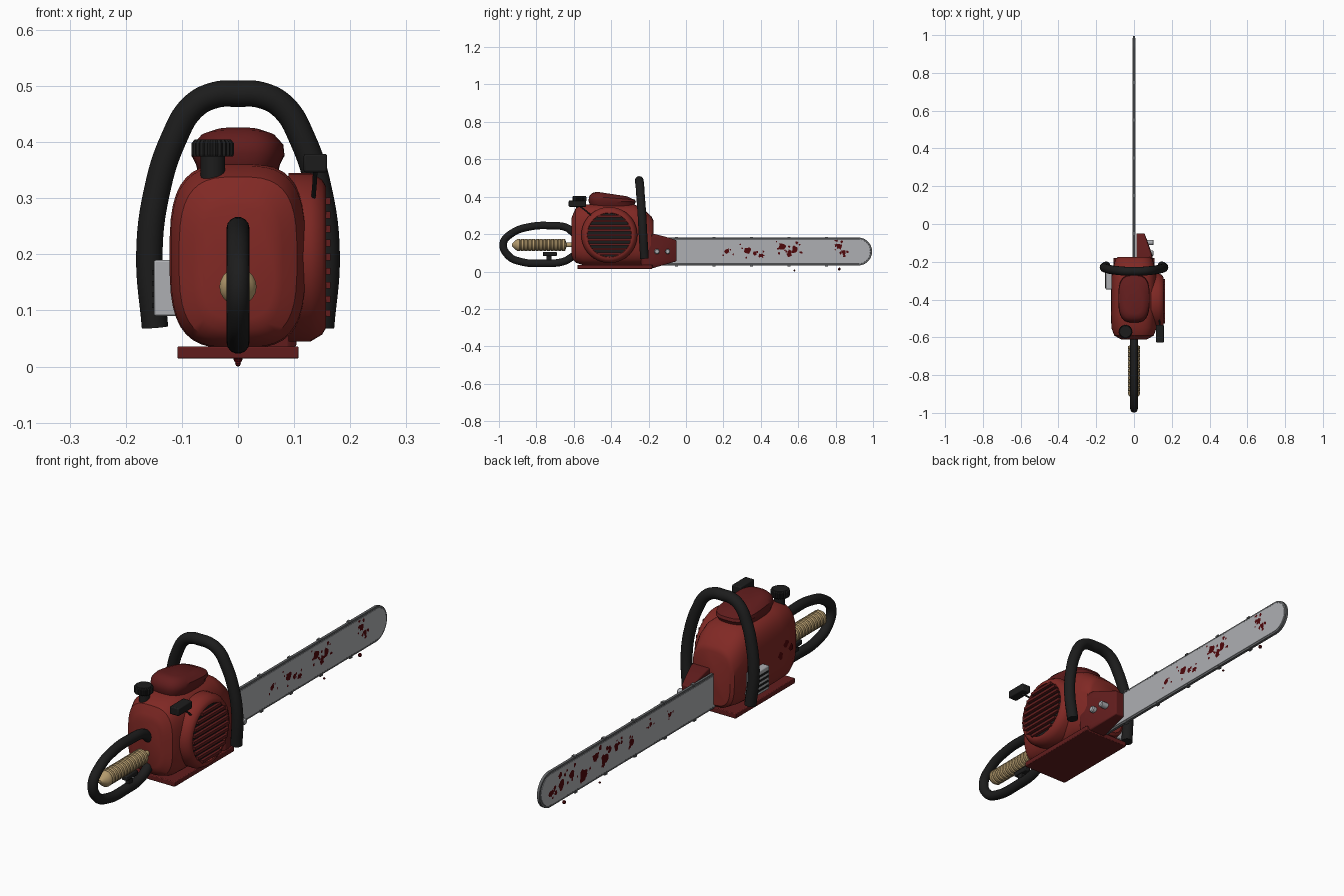
import bpy, bmesh, math, random
from mathutils import Matrix, Vector

if "Cube" in bpy.data.objects:
    bpy.data.objects.remove(bpy.data.objects["Cube"])
random.seed(4)
C, S, TAU = math.cos, math.sin, math.tau

def mat(name, r, g, b):
    m = bpy.data.materials.new(name)
    m.diffuse_color = (r, g, b, 1)
    m.use_nodes = True
    m.node_tree.nodes["Principled BSDF"].inputs["Base Color"].default_value = m.diffuse_color
    return m

RED = mat("red", .22, .022, .018)
DARK_RED = mat("dark_red", .12, .012, .012)
BLACK = mat("black", .012, .012, .012)
WOOD = mat("wood", .45, .32, .15)
STEEL = mat("steel", .42, .43, .45)
CHAIN = mat("chain", .12, .125, .13)
BLOOD = mat("blood", .08, .002, .003)

def finish(name, bm, m, bevel=0, angle=35):
    bmesh.ops.recalc_face_normals(bm, faces=bm.faces)
    me = bpy.data.meshes.new(name)
    bm.to_mesh(me)
    bm.free()
    ob = bpy.data.objects.new(name, me)
    bpy.context.collection.objects.link(ob)
    me.materials.append(m)
    bpy.ops.object.select_all(action='DESELECT')
    ob.select_set(True)
    bpy.context.view_layer.objects.active = ob
    bpy.ops.object.shade_smooth_by_angle(angle=math.radians(angle))
    if bevel:
        b = ob.modifiers.new("bevel", 'BEVEL')
        b.width, b.segments = bevel, 2
    return ob

def loft(name, rings, m, bevel=0, angle=35):
    bm = bmesh.new()
    vs = [[bm.verts.new(p) for p in r] for r in rings]
    n = len(vs[0])
    for a, b in zip(vs, vs[1:]):
        for i in range(n):
            bm.faces.new((a[i], a[(i + 1) % n], b[(i + 1) % n], b[i]))
    bm.faces.new(vs[0])
    bm.faces.new(vs[-1])
    return finish(name, bm, m, bevel, angle)

def box(name, x, y, z, m, bevel=0):
    bm = bmesh.new()
    bmesh.ops.create_cube(bm, size=1)
    for v in bm.verts:
        v.co = [(r[0] + r[1]) / 2 + c * (r[1] - r[0]) for r, c in zip((x, y, z), v.co)]
    return finish(name, bm, m, bevel)

def lathe(name, axis, centre, profile, m, n=32):
    """Profile of (position along axis, radius); centre gives the other two axes."""
    rings = []
    for h, r in profile:
        ring = []
        for i in range(n):
            p = [centre[0] + r * C(TAU * i / n), centre[1] + r * S(TAU * i / n)]
            p.insert(axis, h)
            ring.append(p)
        rings.append(ring)
    return loft(name, rings, m)

def tube(name, pts, r, m, cyclic=False):
    cu = bpy.data.curves.new(name, 'CURVE')
    cu.dimensions = '3D'
    cu.bevel_depth, cu.bevel_resolution, cu.resolution_u = r, 5, 8
    cu.use_fill_caps = True
    sp = cu.splines.new('BEZIER')
    sp.bezier_points.add(len(pts) - 1)
    for b, p in zip(sp.bezier_points, pts):
        b.co = p
        b.handle_left_type = b.handle_right_type = 'AUTO'
    sp.use_cyclic_u = cyclic
    cu.materials.append(m)
    ob = bpy.data.objects.new(name, cu)
    bpy.context.collection.objects.link(ob)
    return ob

def oval(hx, hy, e, n=40):
    f = lambda t, h: math.copysign(abs(t) ** (2 / e), t) * h
    return [(f(C(TAU * (i + .5) / n), hx), f(S(TAU * (i + .5) / n), hy)) for i in range(n)]

# Engine housing, lofted from back to front
sections = [(-.612, .065, .085, .285), (-.605, .08, .065, .305), (-.59, .105, .047, .338),
            (-.55, .12, .034, .358), (-.48, .122, .032, .362), (-.28, .12, .032, .36),
            (-.235, .113, .034, .34), (-.185, .098, .04, .295), (-.175, .085, .05, .275)]
loft("engine_housing", [[(a, y, (z0 + z1) / 2 + b) for a, b in oval(hx, (z1 - z0) / 2, 3.2)]
                        for y, hx, z0, z1 in sections], RED)
box("base_plate", (-.108, .108), (-.58, -.18), (.014, .036), DARK_RED, .003)

# Filter cover on top, sloping down to the front
loft("top_cover", [[(a, -.395 + b, z - k * (b + .06)) for a, b in oval(hx, hy, 3)]
     for z, hx, hy, k in ((.34, .07, .115, 0), (.36, .075, .12, 0), (.378, .083, .127, .03),
                          (.398, .081, .122, .08), (.414, .068, .105, .15),
                          (.423, .045, .08, .15))], DARK_RED)

# Starter cover with slatted grille
SY, SZ = -.41, .195
lathe("starter_cover", 0, (SY, SZ), [(.09, .15), (.13, .15), (.15, .138), (.157, .126),
                                     (.157, .119), (.15, .117)], RED, 40)
lathe("grille_recess", 0, (SY, SZ), [(.145, .116), (.153, .116)], BLACK)
for i in range(9):
    dz = (i - 4) * .025
    w = math.sqrt(.118 ** 2 - dz ** 2)
    box(f"grille_slat_{i}", (.148, .165), (SY - w, SY + w), (SZ + dz - .006, SZ + dz + .006), DARK_RED)

# Bar clamp cover and its bolts
prof = [(-.24, .2), (-.165, .2), (-.1, .183), (-.05, .167), (-.05, .055), (-.17, .02), (-.24, .02)]
loft("bar_cover", [[(.012, y, z) for y, z in prof],
                   [(min(.092, .055 + .3 * (-.05 - y)), y, z) for y, z in prof],
                   [(min(.105, .062 + .3 * (-.05 - y)), (y + .15) * .85 - .15, (z - .11) * .8 + .11)
                    for y, z in prof]], DARK_RED, .004)
for i, y in enumerate((-.155, -.098)):
    lathe(f"bar_bolt_{i}", 0, (y, .107), [(.05, .014), (.1, .014), (.104, .01)], STEEL, 12)

# Guide bar and chain
def stadium(name, h, t, m, bevel):
    pts = [(-.26, .107 - h), *[(.92 + h * C(a), .107 + h * S(a)) for a in
           [math.pi * (i / 20 - .5) for i in range(21)]], (-.26, .107 + h)]
    loft(name, [[(x, y, z) for y, z in pts] for x in (-t, t)], m, bevel)
stadium("chain", .075, .006, CHAIN, .001)
stadium("guide_bar", .066, .008, STEEL, .001)
for i in range(5):
    y = -.05 + .2 * i
    for s in (-1, 1):
        z = .107 + s * .075
        box(f"chain_link_{i}_{s}", (-.009, .009), (y - .008, y + .008), (z - .004, z + .003), CHAIN)

# Front wrap handle
half = [(.148, -.222, .07), (.158, -.23, .2), (.145, -.236, .31), (.115, -.243, .405),
        (.08, -.247, .463), (.04, -.25, .484)]
tube("front_handle", half + [(0, -.25, .486)] + [(-x, y, z) for x, y, z in half[::-1]], .0235, BLACK)

# Rear loop handle, wooden grip and trigger
tube("rear_handle", [(0, y, z) for y, z in ((-.6, .205), (-.64, .235), (-.72, .245), (-.83, .24),
     (-.93, .205), (-.977, .15), (-.95, .085), (-.88, .052), (-.76, .044), (-.65, .055),
     (-.6, .085))], .0205, BLACK)
ribs = [(-.645 - .02 * i + d, r) for i in range(13) for d, r in ((0, .029), (-.005, .033), (-.015, .033))]
lathe("wooden_grip", 1, (0, .142), [(-.59, .012), (-.64, .012)] + ribs +
      [(-.91, .026), (-.93, .006)], WOOD, 20)
box("trigger", (-.013, .013), (-.765, -.69), (.083, .104), BLACK, .004)
box("trigger_guard", (-.008, .008), (-.745, -.72), (.05, .09), BLACK)

# Fuel cap with ribbed edge
lathe("fuel_neck", 2, (-.045, -.565), [(.31, .022), (.378, .022)], BLACK, 16)
n = 48
loft("fuel_cap", [[(-.045 + k * (.035 + .003 * (i % 2)) * C(TAU * i / n),
                    -.57 + k * (.035 + .003 * (i % 2)) * S(TAU * i / n), z) for i in range(n)]
     for z, k in ((.374, .95), (.378, 1), (.398, 1), (.405, .85))], BLACK, angle=20)

# Pull starter handle and cord
box("pull_handle", (.117, .159), (-.627, -.535), (.346, .379), BLACK, .004)
tube("pull_cord", [(.138, -.575, .355), (.136, -.53, .32), (.132, -.485, .28)], .004, BLACK)

# Exhaust box with vents on the left
box("exhaust_box", (-.15, -.09), (-.347, -.245), (.09, .19), STEEL, .004)
for i in range(4):
    z = .108 + .02 * i
    box(f"exhaust_vent_{i}", (-.153, -.14), (-.338, -.254), (z - .004, z + .004), BLACK)

# Blood splatter: thin irregular patches on bar and housing
bm = bmesh.new()
def blob(x, y, z, r):
    n = 11
    ring = [bm.verts.new((x, y + r * k * C(TAU * i / n), z + r * k * S(TAU * i / n)))
            for i in range(n) for k in [random.uniform(.6, 1.15)]]
    if x < 0:
        ring.reverse()
    bm.faces.new(ring)

def cluster(x, y, z, r, count):
    blob(x, y, z, r)
    for _ in range(count):
        s = random.uniform(.2, .6) * r
        blob(x, y + random.uniform(-2.2, 2.2) * r,
             min(.165, max(.05, z + random.uniform(-2, 2) * r)), s)

for y, z, r in ((.22, .11, .015), (.33, .11, .02), (.4, .085, .013), (.515, .135, .02),
                (.58, .12, .018), (.55, .09, .012), (.82, .135, .018), (.845, .1, .014)):
    cluster(.0088, y, z, r, 5)
for y, z, r in ((.12, .12, .012), (.25, .13, .012), (.38, .1, .016), (.48, .12, .018), (.56, .1, .024),
                (.62, .13, .022), (.7, .09, .024), (.78, .12, .018), (.85, .1, .024), (.92, .09, .018)):
    cluster(-.0088, y, z, r, 4)
for y, z in ((-.5, .22), (-.46, .18), (-.53, .19)):
    blob(-.1235, y, z, .018)
me = bpy.data.meshes.new("blood_splatter")
bm.to_mesh(me)
bm.free()
me.materials.append(BLOOD)
bpy.context.collection.objects.link(bpy.data.objects.new("blood_splatter", me))

# Falling drops below the bar
for i, (y, z, r) in enumerate(((.82, .013, .008), (.58, .005, .005))):
    lathe(f"blood_drop_{i}", 2, (0, y), [(z + r * S(a), max(.0005, r * C(a))) for a in
          (-1.57, -.8, 0, .8, 1.57)], BLOOD, 10)
